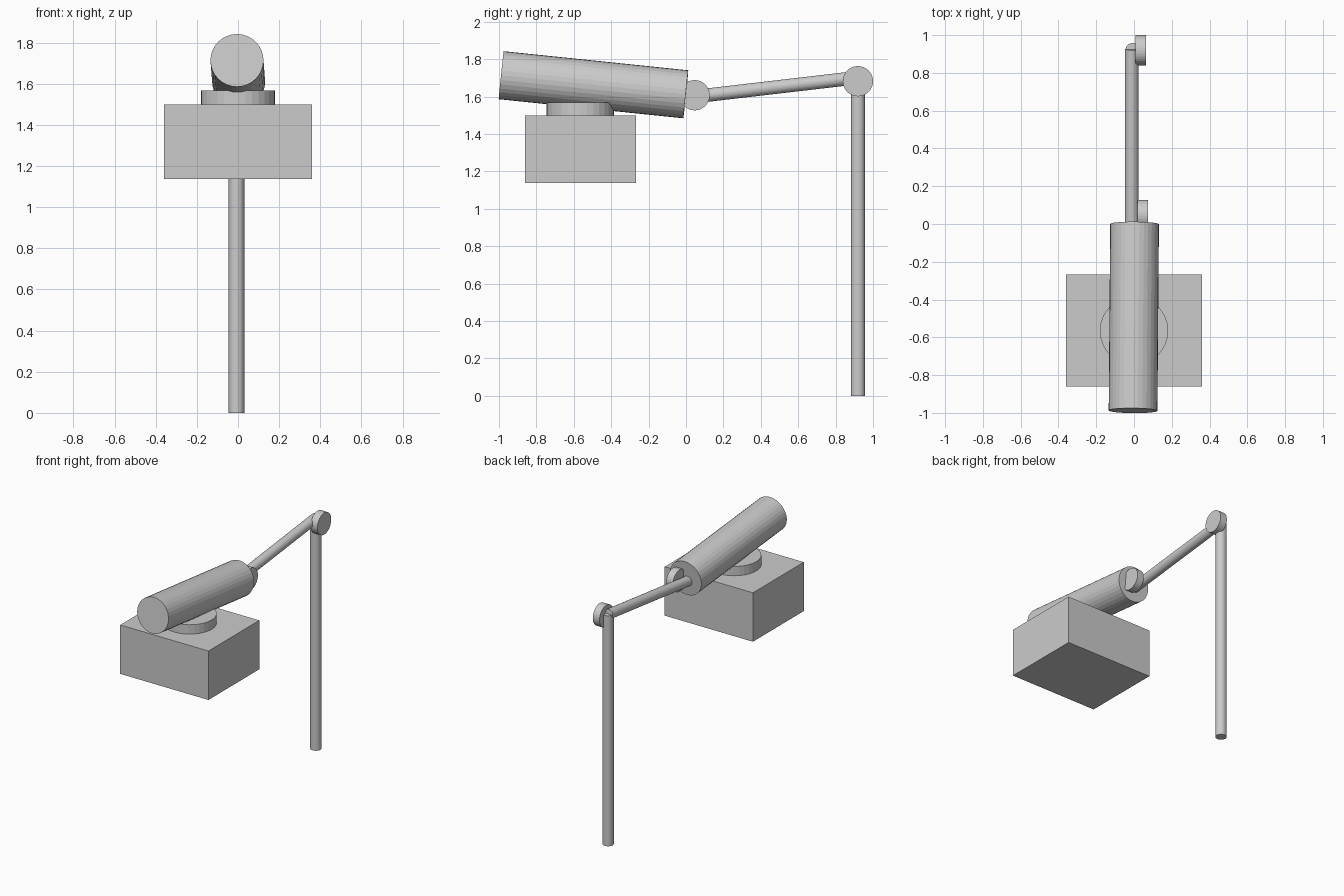
import bpy
from mathutils import Vector

if "Cube" in bpy.data.objects:
    bpy.data.objects.remove(bpy.data.objects["Cube"])


def rod(name, start, end, radius, sides=32):
    """Capped flat-shaded cylinder between two points."""
    a, b = Vector(start), Vector(end)
    axis = b - a
    bpy.ops.mesh.primitive_cylinder_add(
        vertices=sides, radius=radius, depth=axis.length, location=(a + b) / 2,
        rotation=axis.to_track_quat('Z', 'Y').to_euler())
    obj = bpy.context.object
    obj.name = name
    return obj


# Box with the round turntable on top
bpy.ops.mesh.primitive_cube_add(size=1, location=(0, -0.564, 1.318))
box = bpy.context.object
box.name = "base_box"
box.scale = (0.722, 0.594, 0.362)
rod("turntable", (0, -0.565, 1.49), (0, -0.565, 1.568), 0.181)

# Large barrel, tilted down towards the back with a very slight yaw
rod("barrel", (-0.005, -0.988, 1.714), (0.003, -0.001, 1.612), 0.129)

# Arm from the barrel to the post
rod("arm", (-0.012, -0.02, 1.592), (-0.012, 0.925, 1.702), 0.036)
rod("post", (-0.007, 0.92, 0), (-0.007, 0.92, 1.705), 0.038)

# Pivot discs on the side of the two joints
for name, x, y, z in (("barrel_pivot", 0.019, 0.046, 1.607),
                      ("post_pivot", 0.008, 0.919, 1.682)):
    rod(name, (x, y, z), (x + 0.055, y, z), 0.081)
